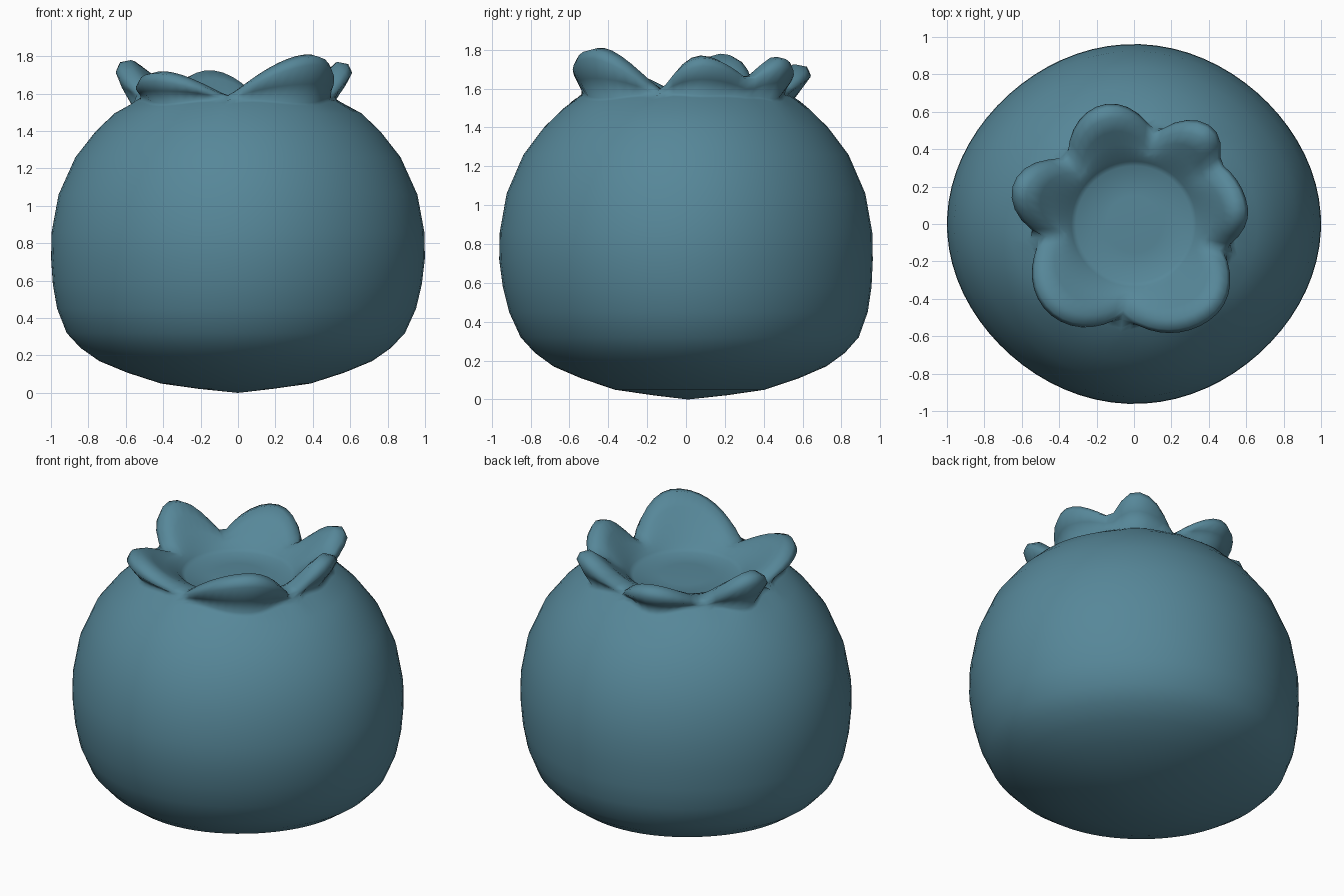
import bpy, bmesh, math

if "Cube" in bpy.data.objects:
    bpy.data.objects.remove(bpy.data.objects["Cube"])

SEGS = 72
SKIN = (0.094, 0.243, 0.318, 1)

# Body profile from the bottom up: radius, height
BODY = [(0.2, 0.022), (0.4, 0.05), (0.58, 0.108), (0.73, 0.17), (0.83, 0.24), (0.905, 0.32),
        (0.96, 0.45), (0.987, 0.58), (1.0, 0.72), (0.997, 0.86), (0.96, 1.06),
        (0.87, 1.26), (0.76, 1.40), (0.66, 1.495)]

# Crown lobes: start, peak and end angle, tip radius, tip height
LOBES = [(-97, -49, -16, 0.655, 1.81), (-16, 8, 36, 0.615, 1.77),
         (36, 51, 77, 0.665, 1.765), (77, 105, 136, 0.66, 1.725),
         (136, 162, 188, 0.68, 1.78), (188, 226, 263, 0.66, 1.72)]


def valley(angle):
    """Radius and height of the gap between two lobes."""
    return (0.56, 1.65) if angle == 36 else (0.485, 1.59)


def crown_tip(deg):
    """Radius, height and lobe strength at an angle."""
    for start, peak, end, r, z in LOBES:
        if start <= deg <= end:
            edge = start if deg < peak else end
            s = math.sin((deg - edge) / (peak - edge) * math.pi / 2)
            vr, vz = valley(edge)
            return vr + (r - vr) * s ** 0.9, vz + (z - vz) * s ** 1.25, s


def section(deg):
    """Profile at one angle: body, lobe outside, lobe tip, lobe inside, centre disc."""
    R, z, w = crown_tip(deg)
    base = 0.56 + (R - 0.085 - 0.56) * w
    base_z = 1.578 - 0.45 * (base - 0.5)
    pts = list(BODY)
    pts += [(base + 0.025, base_z - 0.012), (base, base_z + 0.004),
            (base + (R - base) * 0.6, base_z + (z - base_z) * 0.4),
            (R, z - 0.05 * w - 0.005), (R - 0.02, z - 0.012 * w), (R - 0.06 - 0.02 * w, z)]
    crest = R - 0.08
    for t in (0.33, 0.66):
        k = 0.6 * t + 0.4 * t * t * (3 - 2 * t)
        pts.append((crest + (0.36 - crest) * t, z + (1.58 - z) * k))
    pts += [(0.36, 1.58), (0.335, 1.55), (0.31, 1.532), (0.15, 1.538)]
    return pts


# Berry with its crown as one continuous skin; the body is slightly squared off
bm = bmesh.new()
columns = []
for i in range(SEGS):
    deg = -97 + 360 * i / SEGS
    a = math.radians(deg)
    col = []
    for j, (r, z) in enumerate(section(deg)):
        sy, dx, dy = 1.0, 0.0, 0.0
        if j < len(BODY):
            blend = min(1, (len(BODY) - j) / 4)
            r *= 1 - 0.017 * blend * math.sin(2 * a) ** 2
            sy = 0.962
            low = max(0, min(1, (0.7 - z) / 0.4))
            dx, dy = -0.012 * low, 0.02 * low
        col.append(bm.verts.new((r * math.cos(a) + dx, r * math.sin(a) * sy + dy, z)))
    columns.append(col)
bottom = bm.verts.new((0, 0.01, 0))
top = bm.verts.new((0, 0, 1.54))
for i in range(SEGS):
    c, d = columns[i], columns[(i + 1) % SEGS]
    for j in range(len(c) - 1):
        bm.faces.new((c[j], d[j], d[j + 1], c[j + 1]))
    bm.faces.new((bottom, d[0], c[0]))
    bm.faces.new((top, c[-1], d[-1]))
bmesh.ops.recalc_face_normals(bm, faces=bm.faces)
for f in bm.faces:
    f.smooth = True

mesh = bpy.data.meshes.new("berry")
bm.to_mesh(mesh)
bm.free()
mat = bpy.data.materials.new("dusty blue")
mat.diffuse_color = SKIN
mat.use_nodes = True
mat.node_tree.nodes["Principled BSDF"].inputs["Base Color"].default_value = mat.diffuse_color
mesh.materials.append(mat)
berry = bpy.data.objects.new("berry", mesh)
bpy.context.collection.objects.link(berry)
